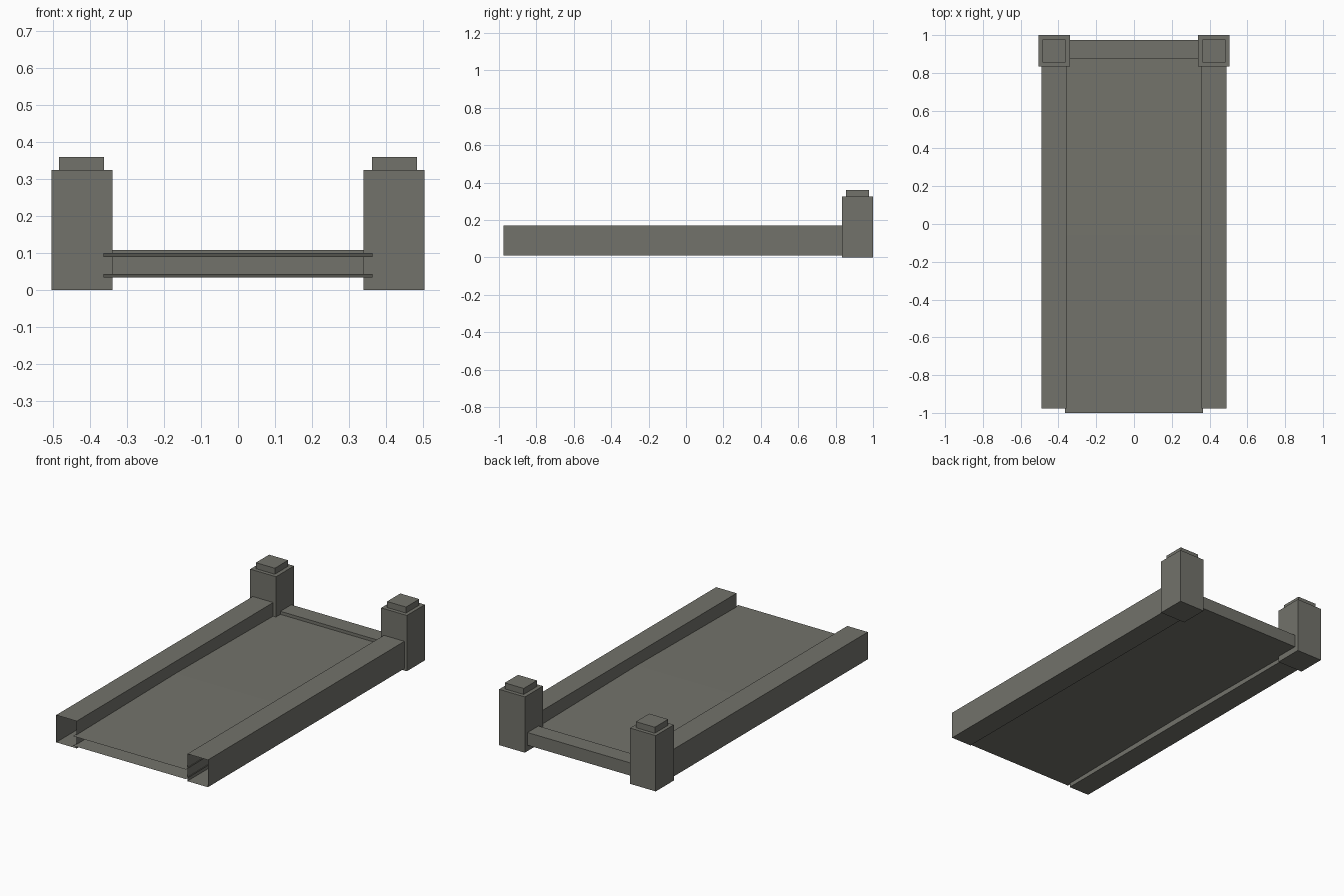
import bpy, bmesh

if "Cube" in bpy.data.objects:
    bpy.data.objects.remove(bpy.data.objects["Cube"])

mat = bpy.data.materials.new("weathered grey")
mat.diffuse_color = (0.17, 0.17, 0.147, 1)
mat.use_nodes = True
mat.node_tree.nodes["Principled BSDF"].inputs["Base Color"].default_value = mat.diffuse_color


def finish(name, bm):
    mesh = bpy.data.meshes.new(name)
    bm.to_mesh(mesh)
    bm.free()
    mesh.materials.append(mat)
    obj = bpy.data.objects.new(name, mesh)
    bpy.context.collection.objects.link(obj)
    return obj


def box(name, x, y, z, open_ends=False):
    """Box from (min, max) ranges; open_ends removes the faces facing -y and +y."""
    bm = bmesh.new()
    bmesh.ops.create_cube(bm, size=1)
    for v in bm.verts:
        v.co = [r[0] + (c + 0.5) * (r[1] - r[0]) for c, r in zip(v.co, (x, y, z))]
    if open_ends:
        bm.normal_update()
        ends = [f for f in bm.faces if abs(f.normal.y) > 0.9]
        bmesh.ops.delete(bm, geom=ends, context='FACES_ONLY')
    return finish(name, bm)


def panel(name, z_end, z_mid):
    """Thin sheet with a very slight ridge halfway along."""
    bm = bmesh.new()
    rows = [[bm.verts.new((x, y, z)) for x in (-0.364, 0.364)]
            for y, z in ((-1.0, z_end), (-0.06, z_mid), (0.88, z_end))]
    for a, b in zip(rows, rows[1:]):
        bm.faces.new((a[0], a[1], b[1], b[0]))
    return finish(name, bm)


# Posts, caps and hollow side rails, on both sides
for side, s in (("left", -1), ("right", 1)):
    def span(a, b):
        return tuple(sorted((s * a, s * b)))
    box(side + "_post", span(0.339, 0.505), (0.834, 1.0), (0, 0.325))
    box(side + "_post_cap", span(0.362, 0.484), (0.856, 0.978), (0.325, 0.36))
    box(side + "_rail", span(0.357, 0.489), (-0.976, 0.836), (0.011, 0.17), True)

# Cross beam between the posts
box("cross_beam", (-0.345, 0.345), (0.875, 0.975), (0.034, 0.108))

# Upper and lower deck sheets
panel("deck_top", 0.09, 0.1)
panel("deck_underside", 0.034, 0.044)
